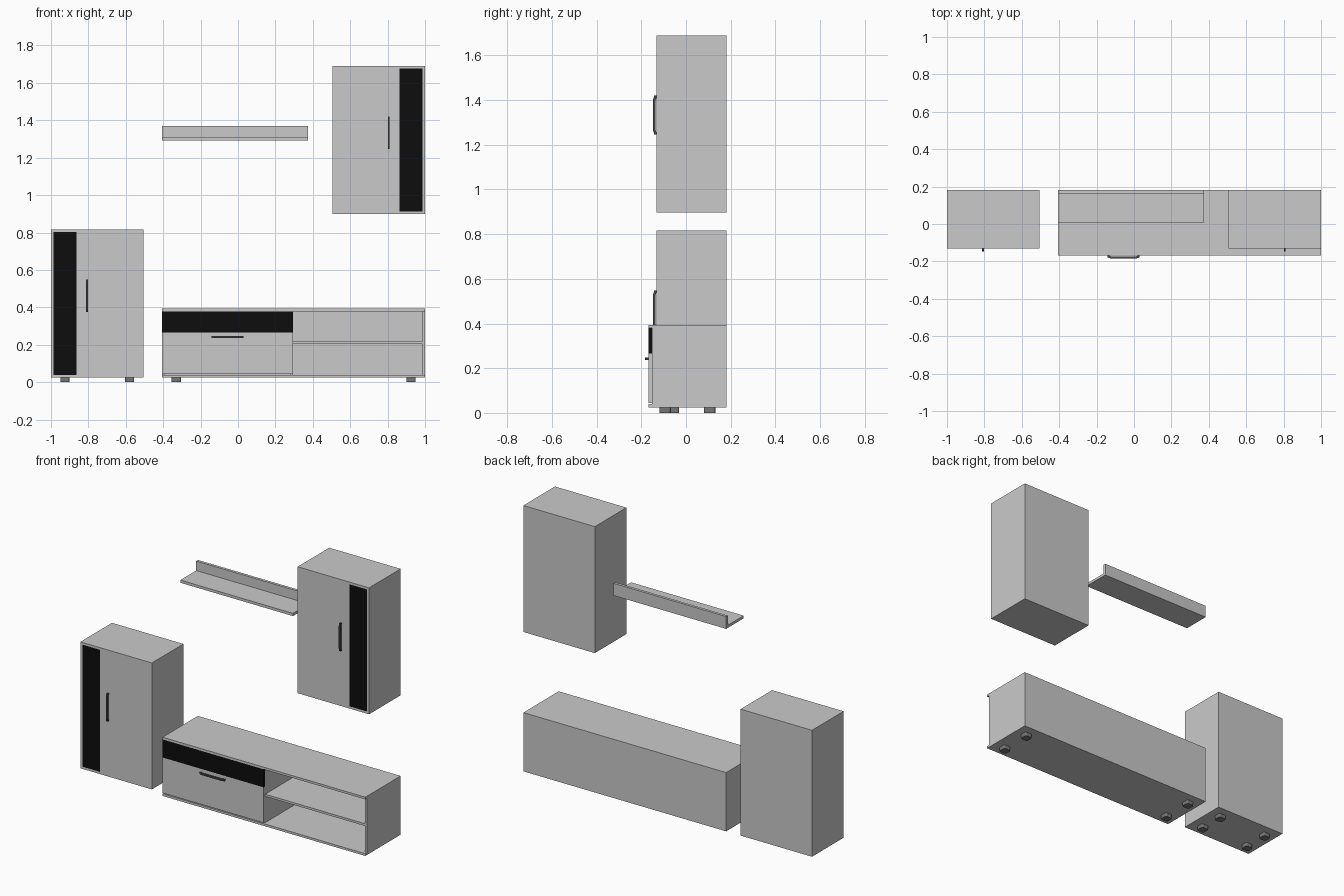
import bpy
import bmesh

if "Cube" in bpy.data.objects:
    bpy.data.objects.remove(bpy.data.objects["Cube"])


def material(name, r, g, b):
    m = bpy.data.materials.new(name)
    m.diffuse_color = (r, g, b, 1)
    m.use_nodes = True
    m.node_tree.nodes["Principled BSDF"].inputs["Base Color"].default_value = m.diffuse_color
    return m


GREY = material("light_grey_board", 0.59, 0.59, 0.59)
BLACK = material("gloss_black", 0.004, 0.004, 0.004)
DARK = material("dark_metal", 0.06, 0.06, 0.06)
FOOT = material("foot_grey", 0.18, 0.18, 0.18)

T = 0.014               # board thickness
BACK = 0.181            # common wall plane


def finish(name, bm, mat):
    bmesh.ops.recalc_face_normals(bm, faces=bm.faces[:])
    me = bpy.data.meshes.new(name)
    bm.to_mesh(me)
    bm.free()
    me.materials.append(mat)
    ob = bpy.data.objects.new(name, me)
    bpy.context.collection.objects.link(ob)
    return ob


def box(name, x, y, z, mat=GREY, round_corners=0):
    """Box from three (min, max) ranges, optionally with rounded upright edges."""
    bm = bmesh.new()
    bmesh.ops.create_cube(bm, size=1)
    for v in bm.verts:
        for i, (lo, hi) in enumerate((x, y, z)):
            v.co[i] = lo if v.co[i] < 0 else hi
    if round_corners:
        edges = [e for e in bm.edges
                 if abs(e.verts[0].co.z - e.verts[1].co.z) > 1e-5]
        bmesh.ops.bevel(bm, geom=edges, offset=round_corners, segments=3,
                        profile=0.5, affect='EDGES')
    return finish(name, bm, mat)


def handle(name, centre, front, length, upright):
    """Slim bow handle: a side profile extruded across its width."""
    h, d, w = length / 2, 0.016, 0.005
    profile = [(-h, 0), (-h, 0.011), (-h * 0.8, d), (h * 0.8, d), (h, 0.011),
               (h, 0), (h * 0.92, 0), (h * 0.78, 0.005),
               (-h * 0.78, 0.005), (-h * 0.92, 0)]
    bm = bmesh.new()

    def place(s, depth, side):
        dx, dz = (side, s) if upright else (s, side)
        return (centre[0] + dx, front - depth, centre[1] + dz)

    a = [bm.verts.new(place(s, p, -w)) for s, p in profile]
    b = [bm.verts.new(place(s, p, w)) for s, p in profile]
    bm.faces.new(a)
    bm.faces.new(b[::-1])
    n = len(profile)
    for i in range(n):
        j = (i + 1) % n
        bm.faces.new((a[i], b[i], b[j], a[j]))
    return finish(name, bm, DARK)


def feet(prefix, x0, x1, front):
    """Four rounded square feet inset from the corners."""
    s = 0.05
    for side, fx in (("left", x0 + s), ("right", x1 - 2 * s)):
        for end, fy in (("front", front + s), ("back", BACK - 2 * s)):
            box(f"{prefix}_{end}_{side}_foot", (fx, fx + s), (fy, fy + s),
                (0, 0.026), FOOT, 0.01)


def cabinet(prefix, x0, x1, z0, z1, strip_left, handle_x, handle_z):
    """Upright cabinet with a flush door that has a black strip on one side."""
    f = -0.131
    box(prefix + "_top", (x0, x1), (f, BACK), (z1 - T, z1))
    box(prefix + "_bottom", (x0, x1), (f, BACK), (z0, z0 + T))
    inner = (z0 + T, z1 - T)
    box(prefix + "_left_side", (x0, x0 + T), (f, BACK), inner)
    box(prefix + "_right_side", (x1 - T, x1), (f, BACK), inner)
    box(prefix + "_back", (x0 + T, x1 - T), (BACK - 0.006, BACK), inner)
    a, b = x0 + T, x1 - T
    w = 0.122
    strip, door = ((a, a + w), (a + w, b)) if strip_left else ((b - w, b), (a, b - w))
    box(prefix + "_door", door, (f, f + T), inner)
    box(prefix + "_door_black_strip", strip, (f, f + T), inner, BLACK)
    handle(prefix + "_handle", (handle_x, handle_z), f, 0.174, True)


# Standing cabinet on the left and hanging cabinet on the right
cabinet("floor_cabinet", -1, -0.505, 0.025, 0.817, True, -0.808, 0.461)
feet("floor_cabinet", -1, -0.505, -0.131)
cabinet("wall_cabinet", 0.505, 1, 0.898, 1.69, False, 0.806, 1.333)

# Low stand: carcass with open shelf bay on the right
L, R, F = -0.405, 1.0, -0.168
INNER = F + 0.016
Z0, Z1 = 0.039, 0.379
DIV = 0.295
box("stand_top", (L, R), (F, BACK), (Z1, 0.393))
box("stand_bottom", (L, R), (F, BACK), (0.025, Z0))
box("stand_left_side", (L, L + T), (INNER, BACK), (Z0, Z1))
box("stand_right_side", (R - T, R), (INNER, BACK), (Z0, Z1))
box("stand_divider", (DIV - T, DIV), (INNER, BACK), (Z0, Z1))
box("stand_back", (L + T, R - T), (BACK - 0.006, BACK), (Z0, Z1))
box("stand_shelf", (DIV, R - T), (INNER, BACK - 0.006), (0.203, 0.217))
feet("stand", L, R, F)

# Flap front with black band and handle
box("stand_flap", (L, DIV), (F, INNER), (0.044, 0.266))
box("stand_flap_black_band", (L, DIV), (F, INNER), (0.266, Z1), BLACK)
handle("stand_flap_handle", (-0.056, 0.242), F, 0.172, False)

# Wall shelf: L-shaped from two boards
box("wall_shelf_board", (L, 0.375), (0.008, BACK), (1.293, 1.310))
box("wall_shelf_back", (L, 0.375), (0.164, BACK), (1.310, 1.370))
